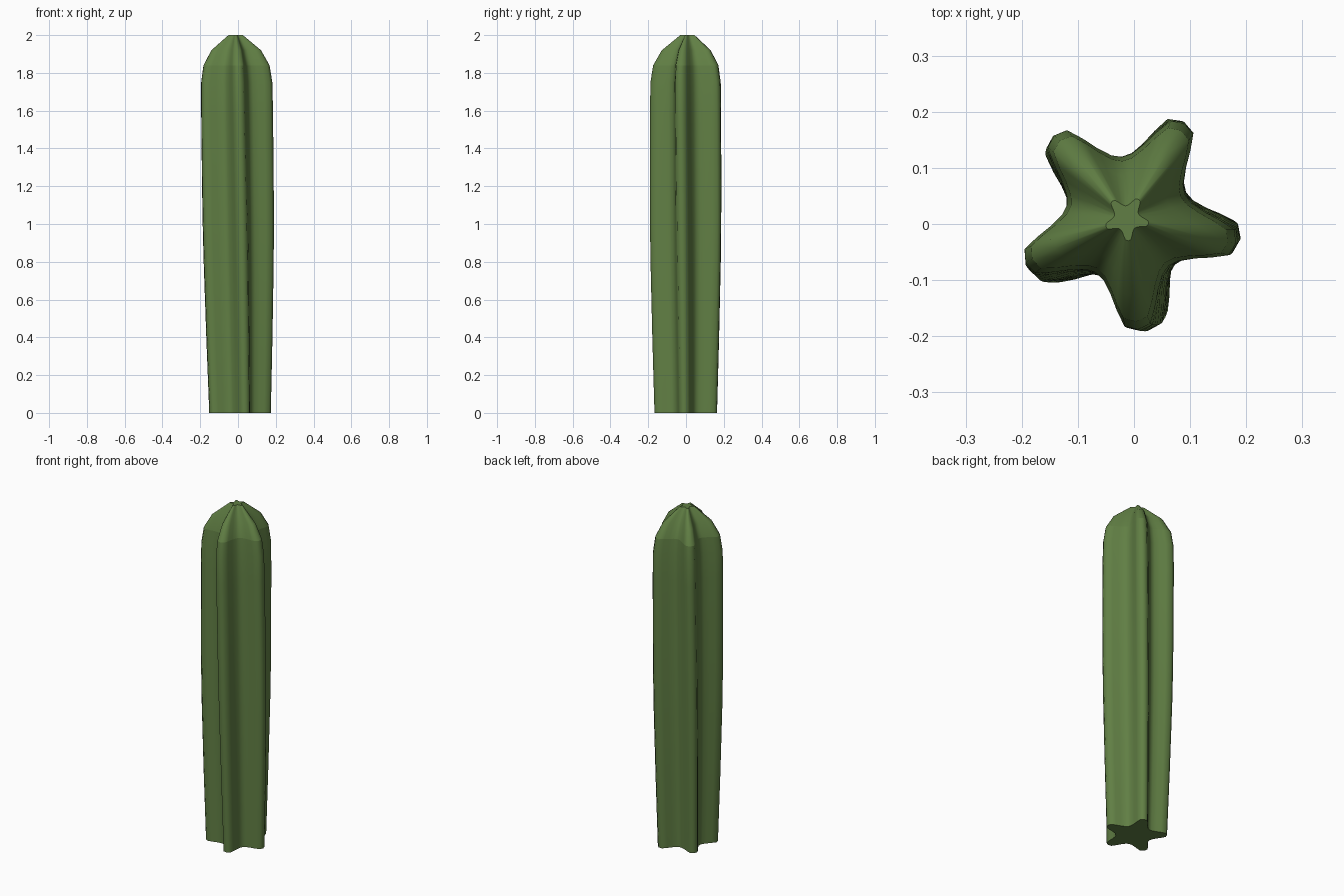
import bpy, bmesh
from math import radians, cos, sin
from mathutils import Vector

old = bpy.data.objects.get("Cube")
if old:
    bpy.data.objects.remove(old, do_unlink=True)

RIBS = 5
# Half of one rib: (angle away from ridge, radius)
HALF_RIB = [(0, 0.2), (7, 0.193), (12, 0.166), (18, 0.139), (27, 0.118), (36, 0.112)]
# Height and scale of each section; the dome begins at CREASE
CREASE = 1.84
SECTIONS = [(0, 0.87), (0.2, 0.9), (0.4, 0.93), (0.6, 0.955), (0.8, 0.98),
            (1.0, 0.995), (1.2, 1.0), (1.4, 1.0), (1.6, 1.0), (1.75, 0.99),
            (CREASE, 0.92), (1.92, 0.69), (2.0, 0.2)]


def star_section(z, scale):
    """Ribbed outline, twisted and leaning slightly with height."""
    t = z / 2
    centre = Vector((-0.013 * t, 0.002 + 0.008 * t, z))
    twist = -4 - 10 * t
    rib = [(-a, r) for a, r in HALF_RIB[-2:0:-1]] + HALF_RIB
    points = []
    for k in range(RIBS):
        for offset, radius in rib:
            a = radians(twist + 360 / RIBS * k + offset)
            points.append(centre + Vector((cos(a), sin(a), 0)) * radius * scale)
    return points


def material(name, colour):
    mat = bpy.data.materials.new(name)
    mat.use_nodes = True
    mat.diffuse_color = colour
    bsdf = next(n for n in mat.node_tree.nodes if n.type == 'BSDF_PRINCIPLED')
    bsdf.inputs["Base Color"].default_value = colour
    bsdf.inputs["Roughness"].default_value = 0.8
    return mat


# Ribbed column with domed top
bm = bmesh.new()
rings = [[bm.verts.new(p) for p in star_section(z, s)] for z, s in SECTIONS]
count = len(rings[0])
for low, high in zip(rings, rings[1:]):
    for i in range(count):
        j = (i + 1) % count
        bm.faces.new((low[i], low[j], high[j], high[i])).smooth = True

# Flat end caps
bm.faces.new(rings[0][::-1])
bm.faces.new(rings[-1])
bmesh.ops.recalc_face_normals(bm, faces=bm.faces)

# Sharp edges round both ends and at the foot of the dome
for edge in bm.edges:
    heights = [v.co.z for v in edge.verts]
    if any(all(abs(h - z) < 0.001 for h in heights) for z in (0, CREASE, 2)):
        edge.smooth = False

mesh = bpy.data.meshes.new("cactus_column")
bm.to_mesh(mesh)
bm.free()
mesh.materials.append(material("cactus green", (0.119, 0.212, 0.058, 1)))
column = bpy.data.objects.new("cactus_column", mesh)
bpy.context.collection.objects.link(column)
